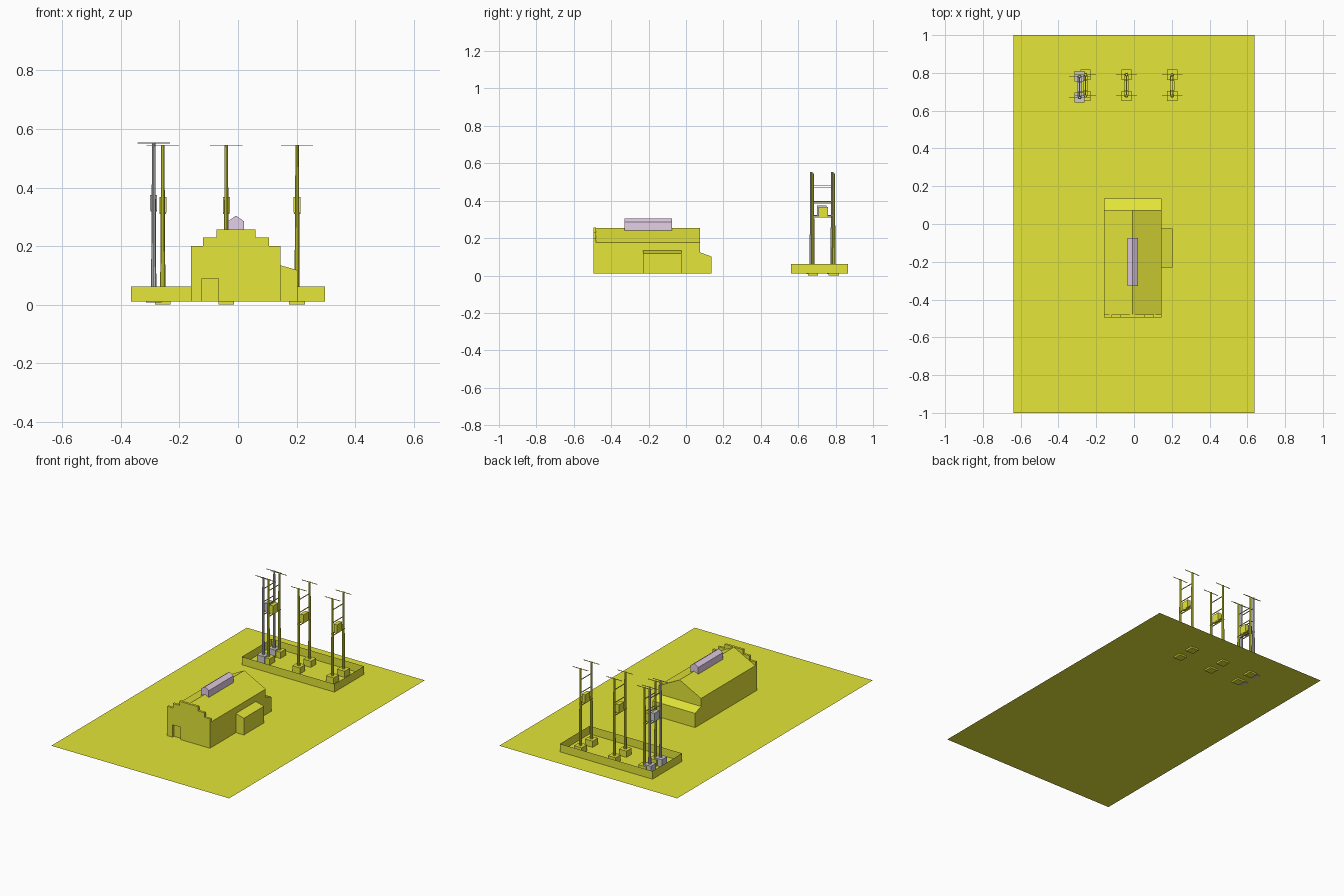
import bpy, bmesh
from mathutils import Vector, Matrix

if "Cube" in bpy.data.objects:
    bpy.data.objects.remove(bpy.data.objects["Cube"])


def material(name, rgb):
    m = bpy.data.materials.new(name)
    m.diffuse_color = (*rgb, 1)
    m.use_nodes = True
    m.node_tree.nodes["Principled BSDF"].inputs["Base Color"].default_value = m.diffuse_color
    return m


YELLOW = material("yellow", (0.78, 0.79, 0.04))
LILAC = material("lilac", (0.78, 0.62, 0.80))


def finish(name, bm, mat):
    bmesh.ops.recalc_face_normals(bm, faces=bm.faces)
    me = bpy.data.meshes.new(name)
    bm.to_mesh(me)
    bm.free()
    if mat:
        me.materials.append(mat)
    ob = bpy.data.objects.new(name, me)
    bpy.context.collection.objects.link(ob)
    return ob


def prism(name, pts, axis, a, b, mat):
    """Extrude a profile (x,z along y, or y,z along x) from a to b."""
    bm = bmesh.new()
    place = (lambda u, v: (u, a, v)) if axis == "y" else (lambda u, v: (a, u, v))
    face = bm.faces.new([bm.verts.new(place(u, v)) for u, v in pts])
    geo = bmesh.ops.extrude_face_region(bm, geom=[face], use_keep_orig=True)
    step = Vector((0, b - a, 0)) if axis == "y" else Vector((b - a, 0, 0))
    bmesh.ops.translate(bm, vec=step, verts=[g for g in geo["geom"] if isinstance(g, bmesh.types.BMVert)])
    return finish(name, bm, mat)


def box(name, x0, x1, y0, y1, z0, z1, mat):
    return prism(name, [(x0, z0), (x1, z0), (x1, z1), (x0, z1)], "y", y0, y1, mat)


def post(name, x, y, z0, z1, r0, r1, mat):
    bm = bmesh.new()
    bmesh.ops.create_cone(bm, cap_ends=True, segments=10, radius1=r0, radius2=r1, depth=z1 - z0,
                          matrix=Matrix.Translation((x, y, (z0 + z1) / 2)))
    return finish(name, bm, mat)


G = 0.01  # ground level

# flat ground sheet
bm = bmesh.new()
bm.faces.new([bm.verts.new(c) for c in
              [(-0.637, -1, G), (0.637, -1, G), (0.637, 1, G), (-0.637, 1, G)]])
finish("ground", bm, YELLOW)

# thin open enclosure around the pylons
bm = bmesh.new()
ring = [(-0.366, 0.562), (0.297, 0.562), (0.297, 0.865), (-0.366, 0.865)]
low = [bm.verts.new((x, y, G)) for x, y in ring]
high = [bm.verts.new((x, y, 0.062)) for x, y in ring]
for i in range(4):
    j = (i + 1) % 4
    bm.faces.new([low[i], low[j], high[j], high[i]])
finish("enclosure_wall", bm, YELLOW)

# main hall with pitched roof
C, W = -0.007, 0.153
prism("hall", [(C - W, G), (C + W, G), (C + W, 0.176), (C, 0.255), (C - W, 0.176)],
      "y", -0.48, 0.075, YELLOW)

# stepped front gable with a doorway notch
steps = [(0.153, 0.2), (0.113, 0.2), (0.113, 0.229), (0.066, 0.229), (0.066, 0.256)]
door = [(-0.123, G), (-0.123, 0.09), (-0.066, 0.09), (-0.066, G)]
gable = [(C - W, G)] + door + [(C + W, G)]
gable += [(C + x, z) for x, z in steps] + [(C - x, z) for x, z in reversed(steps)]
prism("stepped_gable", gable, "y", -0.495, -0.48, YELLOW)

# lean-to extensions at the back and right
prism("back_extension", [(0.075, G), (0.135, G), (0.135, 0.102), (0.075, 0.124)],
      "x", C - W, C + W, YELLOW)
prism("side_extension", [(C + W, G), (0.203, G), (0.203, 0.118), (C + W, 0.134)],
      "y", -0.23, -0.025, YELLOW)

# ridge skylight
prism("ridge_skylight", [(C - 0.027, 0.236), (C + 0.027, 0.236), (C + 0.027, 0.285),
                         (C, 0.304), (C - 0.027, 0.285)], "y", -0.328, -0.075, LILAC)


# pole-mounted transformer: two posts, footings, cross bars, box
def pylon(label, x, y, dz, mat):
    parts = []
    for s, side in ((-1, "front"), (1, "back")):
        py = y + s * 0.056
        tag = f"{label}_{side}"
        parts.append(box(tag + "_footing", x - 0.027, x + 0.027, py - 0.027, py + 0.027, 0, 0.05, mat))
        parts.append(post(tag + "_post", x, py, 0.05, 0.546, 0.0095, 0.006, mat))
        parts.append(box(tag + "_crossarm", x - 0.055, x + 0.055, py - 0.0015, py + 0.0015,
                         0.543, 0.546, mat))
    for i, z in enumerate((0.472, 0.388)):
        parts.append(box(f"{label}_tie_{i}", x - 0.002, x + 0.002, y - 0.056, y + 0.056,
                         z - 0.002, z + 0.002, mat))
    for s in (-1, 1):
        parts.append(box(f"{label}_shelf_rail", x + s * 0.009 - 0.002, x + s * 0.009 + 0.002,
                         y - 0.056, y + 0.056, 0.310, 0.315, mat))
    parts.append(box(label + "_transformer", x - 0.012, x + 0.012, y - 0.026, y + 0.026,
                     0.315, 0.367, mat))
    for p in parts:
        p.location.z = dz


for i, x in enumerate((-0.257, -0.04, 0.202)):
    pylon(f"pylon_{i + 1}", x, 0.734, 0, YELLOW)
pylon("grey_pylon", -0.288, 0.726, 0.008, None)
